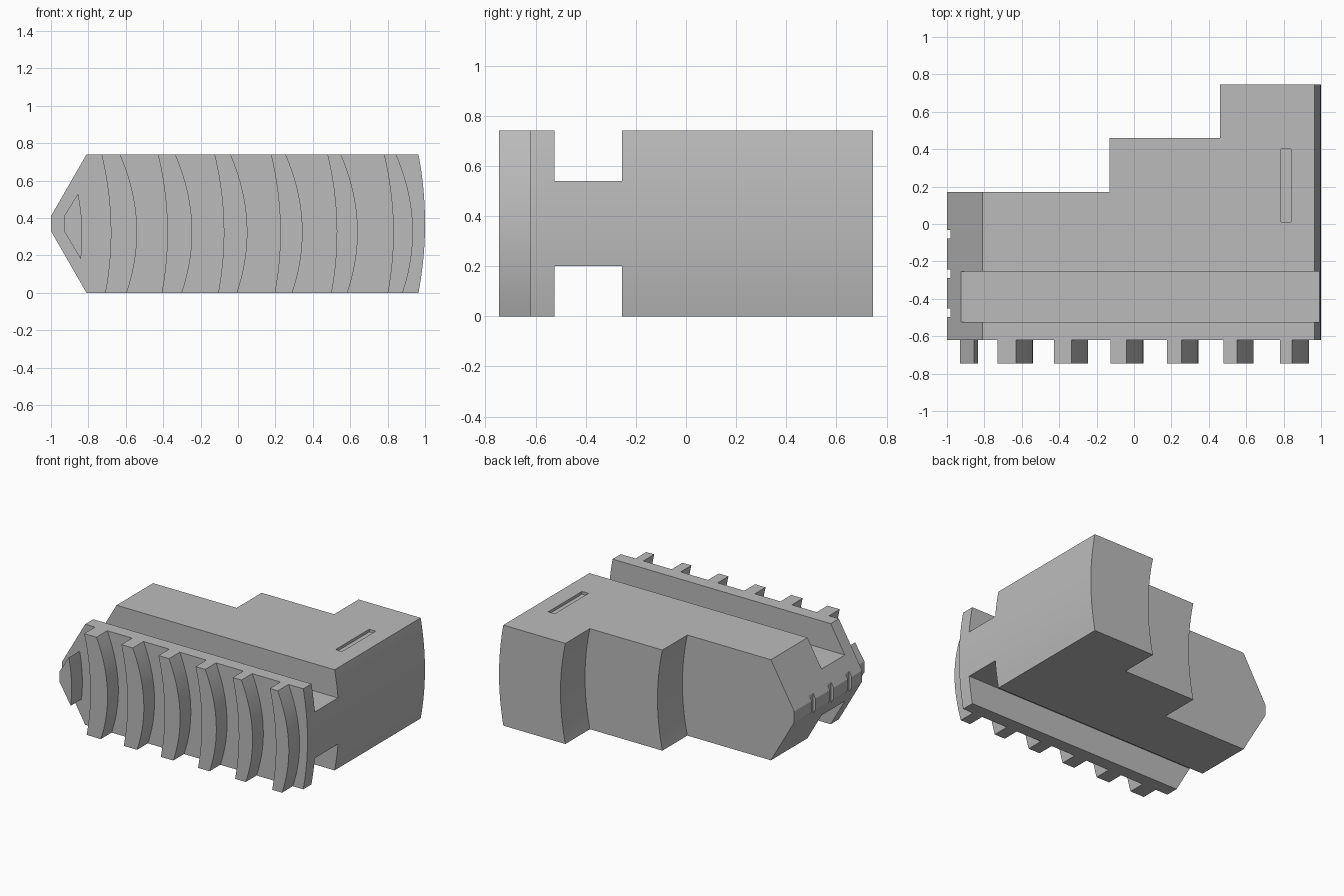
import bpy
import math

old = bpy.data.objects.get("Cube")
if old:
    bpy.data.objects.remove(old, do_unlink=True)

HEIGHT = 0.74
MID = HEIGHT / 2

steel = bpy.data.materials.new("grey steel")
steel.use_nodes = True
STEEL_COLOUR = (0.5, 0.5, 0.5, 1)
steel.diffuse_color = STEEL_COLOUR
steel.node_tree.nodes["Principled BSDF"].inputs["Base Color"].default_value = STEEL_COLOUR


def prism(name, profile, y0, y1):
    """Extrude an x-z profile along y."""
    n = len(profile)
    verts = [(x, y, z) for y in (y0, y1) for x, z in profile]
    faces = [list(range(n)), list(range(2 * n - 1, n - 1, -1))]
    faces += [(i, i + n, (i + 1) % n + n, (i + 1) % n) for i in range(n)]
    mesh = bpy.data.meshes.new(name)
    mesh.from_pydata(verts, [], faces)
    mesh.materials.append(steel)
    mesh.validate()
    obj = bpy.data.objects.new(name, mesh)
    bpy.context.collection.objects.link(obj)
    # Make the normals point outward
    bpy.context.view_layer.objects.active = obj
    bpy.ops.object.select_all(action='DESELECT')
    obj.select_set(True)
    bpy.ops.object.mode_set(mode='EDIT')
    bpy.ops.mesh.select_all(action='SELECT')
    bpy.ops.mesh.normals_make_consistent(inside=False)
    bpy.ops.object.mode_set(mode='OBJECT')
    return obj


def box(name, x0, x1, y0, y1, z0, z1):
    return prism(name, [(x0, z0), (x1, z0), (x1, z1), (x0, z1)], y0, y1)


def bow(bottom, middle, top, zm=MID, z0=0.0, z1=HEIGHT, steps=20):
    """Points of a shallow curve, from bottom to top, through three x values."""
    points = []
    for i in range(steps + 1):
        z = z0 + (z1 - z0) * i / steps
        x = (bottom * (z - zm) * (z - z1) / ((z0 - zm) * (z0 - z1))
             + middle * (z - z0) * (z - z1) / ((zm - z0) * (zm - z1))
             + top * (z - z0) * (z - zm) / ((z1 - z0) * (z1 - zm)))
        points.append((x, z))
    return points


def cut(target, cutter):
    mod = target.modifiers.new("cut", 'BOOLEAN')
    mod.operation = 'DIFFERENCE'
    mod.solver = 'EXACT'
    mod.object = cutter
    bpy.context.view_layer.objects.active = target
    bpy.ops.object.modifier_apply(modifier=mod.name)
    bpy.data.objects.remove(cutter, do_unlink=True)


def smooth(obj):
    bpy.ops.object.select_all(action='DESELECT')
    obj.select_set(True)
    bpy.context.view_layer.objects.active = obj
    bpy.ops.object.shade_smooth_by_angle(angle=math.radians(20))


# Jaw body: wedge nose on the right, bowed end on the left
nose = [(-0.81, HEIGHT), (-1, MID + 0.04), (-1, MID - 0.04), (-0.81, 0)]
body = prism("jaw_body", bow(0.965, 1.0, 0.965) + nose, -0.62, 0.745)

# Stepped back with hollow-curved gripping walls
for x, y in ((-0.13, 0.17), (0.46, 0.46)):
    wall = bow(x, x + 0.04, x)
    step = [(x, -0.1)] + wall + [(x, HEIGHT + 0.1), (-1.2, HEIGHT + 0.1), (-1.2, -0.1)]
    cut(body, prism("step_cutter", step, y, 0.9))

# Guide grooves along the top and bottom
for z0, z1 in ((0.54, 0.9), (-0.2, 0.2)):
    cut(body, box("groove_cutter", -1.2, 1.2, -0.525, -0.255, z0, z1))

# Small notches across the nose
for y in (-0.475, -0.265, -0.055):
    cut(body, box("notch_cutter", -1.1, -0.98, y - 0.023, y + 0.023, 0.1, 0.65))

# Shallow pocket in the top
cut(body, box("pocket_cutter", 0.787, 0.84, 0.01, 0.402, HEIGHT - 0.02, 0.9))
smooth(body)

# Curved scroll teeth on the front
FRONT, ROOT = -0.745, -0.615
for k in range(6):
    a, b = 0.302 * k, 0.295 * k
    near = bow(-0.71 + a, -0.68 + a, -0.73 + a, zm=0.31)
    far = bow(-0.595 + b, -0.54 + b, -0.63 + b, zm=0.31)
    smooth(prism("scroll_tooth_%d" % (k + 1), far + near[::-1], FRONT, ROOT))

# Partial tooth at the nose
edge = bow(-0.84, -0.833, -0.855, zm=0.33, z0=0.18, z1=0.53)
smooth(prism("nose_tooth", edge + [(-0.93, 0.41), (-0.93, 0.33)], FRONT, ROOT))
